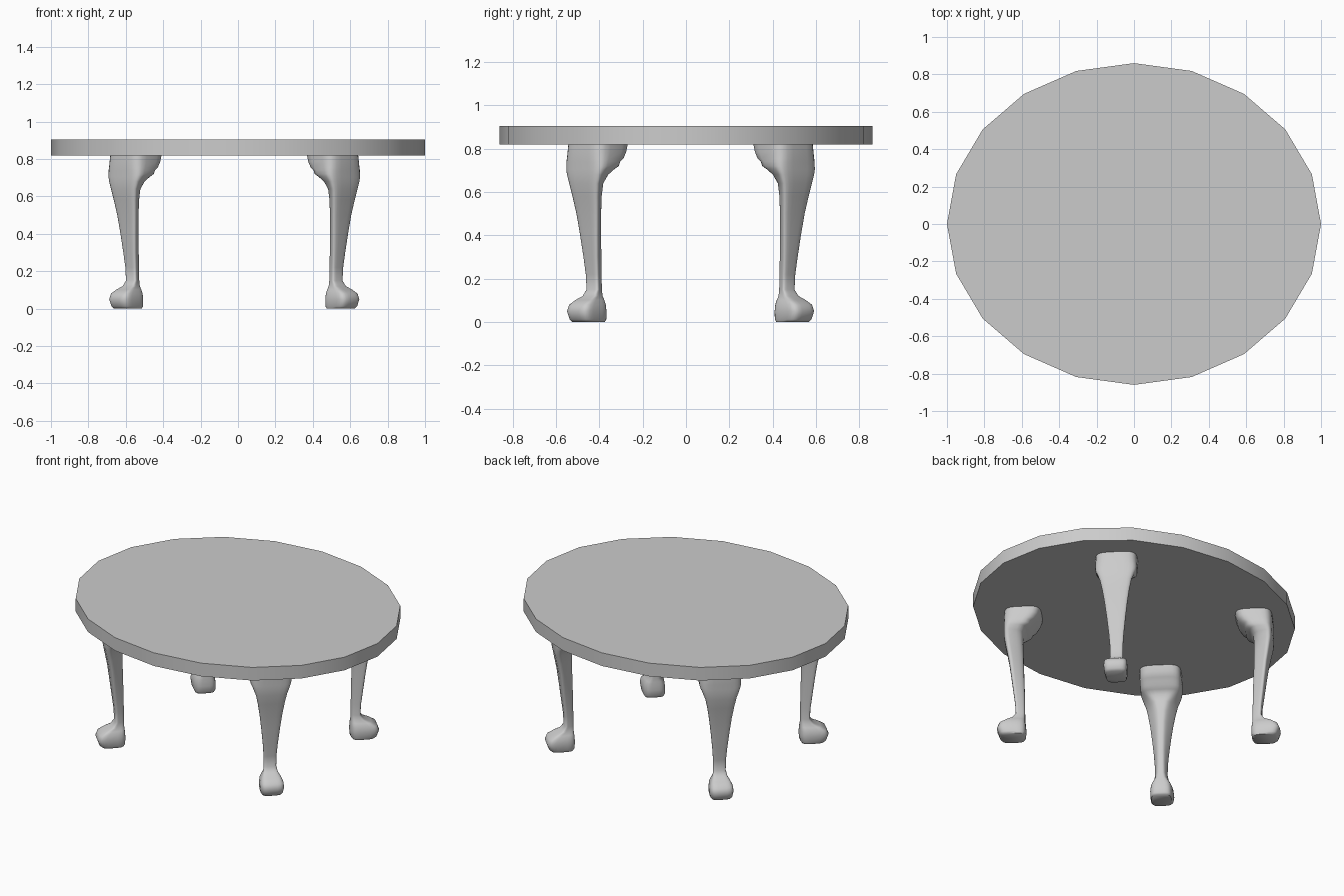
import bpy, bmesh, math
from mathutils import Vector

if "Cube" in bpy.data.objects:
    bpy.data.objects.remove(bpy.data.objects["Cube"])


def mesh_object(name, bm):
    bmesh.ops.recalc_face_normals(bm, faces=bm.faces)
    mesh = bpy.data.meshes.new(name)
    bm.to_mesh(mesh)
    bm.free()
    obj = bpy.data.objects.new(name, mesh)
    bpy.context.collection.objects.link(obj)
    return obj


def smooth(obj, angle):
    bpy.ops.object.select_all(action='DESELECT')
    obj.select_set(True)
    bpy.context.view_layer.objects.active = obj
    bpy.ops.object.shade_smooth_by_angle(angle=math.radians(angle))


# Oval top: twenty-sided cylinder
TOP_Z, UNDER_Z = 0.905, 0.82
bm = bmesh.new()
ring = [bm.verts.new((math.cos(i * math.tau / 20), 0.86 * math.sin(i * math.tau / 20), UNDER_Z))
        for i in range(20)]
base = bm.faces.new(ring)
ext = bmesh.ops.extrude_face_region(bm, geom=[base], use_keep_orig=True)
for v in ext['geom']:
    if isinstance(v, bmesh.types.BMVert):
        v.co.z = TOP_Z
table_top = mesh_object("table_top", bm)
smooth(table_top, 30)

# Leg cross-sections: height, inner edge, outer edge, outer half width, inner half width
SECTIONS = [
    (0.000, -0.068, 0.065, 0.060, 0.058),
    (0.012, -0.076, 0.078, 0.068, 0.062),
    (0.050, -0.078, 0.092, 0.074, 0.062),
    (0.080, -0.076, 0.080, 0.071, 0.058),
    (0.102, -0.074, 0.045, 0.060, 0.045),
    (0.120, -0.072, 0.005, 0.049, 0.030),
    (0.150, -0.072, -0.018, 0.043, 0.022),
    (0.220, -0.071, -0.014, 0.045, 0.020),
    (0.300, -0.070, -0.004, 0.053, 0.020),
    (0.400, -0.067, 0.008, 0.066, 0.022),
    (0.500, -0.064, 0.021, 0.081, 0.025),
    (0.580, -0.062, 0.036, 0.096, 0.032),
    (0.640, -0.062, 0.047, 0.109, 0.045),
    (0.680, -0.066, 0.050, 0.120, 0.080),
    (0.705, -0.085, 0.050, 0.125, 0.108),
    (0.720, -0.112, 0.050, 0.127, 0.115),
    (0.740, -0.120, 0.050, 0.127, 0.118),
    (0.755, -0.142, 0.050, 0.126, 0.120),
    (0.785, -0.160, 0.049, 0.124, 0.122),
    (0.822, -0.172, 0.046, 0.122, 0.122),
]
N = 24


def softened(t):
    return math.copysign(math.sqrt(abs(t)), t)


def leg(name, sx, sy, x, y):
    # u points outward along the diagonal, v runs across the leg
    out = Vector((sx, sy, 0)).normalized()
    side = Vector((-out.y, out.x, 0))
    bm = bmesh.new()
    rings = []
    for z, inner, outer, bo, bi in SECTIONS:
        ring = []
        for i in range(N):
            a = (i + 0.5) * math.tau / N
            p, q = softened(math.cos(a)), softened(math.sin(a))
            u = (inner + outer) / 2 + (outer - inner) / 2 * p
            half = bi + (bo - bi) * (p + 1) / 2
            co = Vector((x, y, z)) + out * u + side * half * q
            ring.append(bm.verts.new(co))
        rings.append(ring)
    for a, b in zip(rings, rings[1:]):
        for i in range(N):
            j = (i + 1) % N
            bm.faces.new((a[i], a[j], b[j], b[i]))
    bm.faces.new(rings[0])
    bm.faces.new(rings[-1])
    smooth(mesh_object(name, bm), 60)


# Four curved legs with ball feet, set on the diagonals
for sx, x, h in ((-1, -0.59, "left"), (1, 0.55, "right")):
    for sy, y, d in ((-1, -0.45, "front"), (1, 0.492, "back")):
        leg(f"{d}_{h}_leg", sx, sy, x, y)
